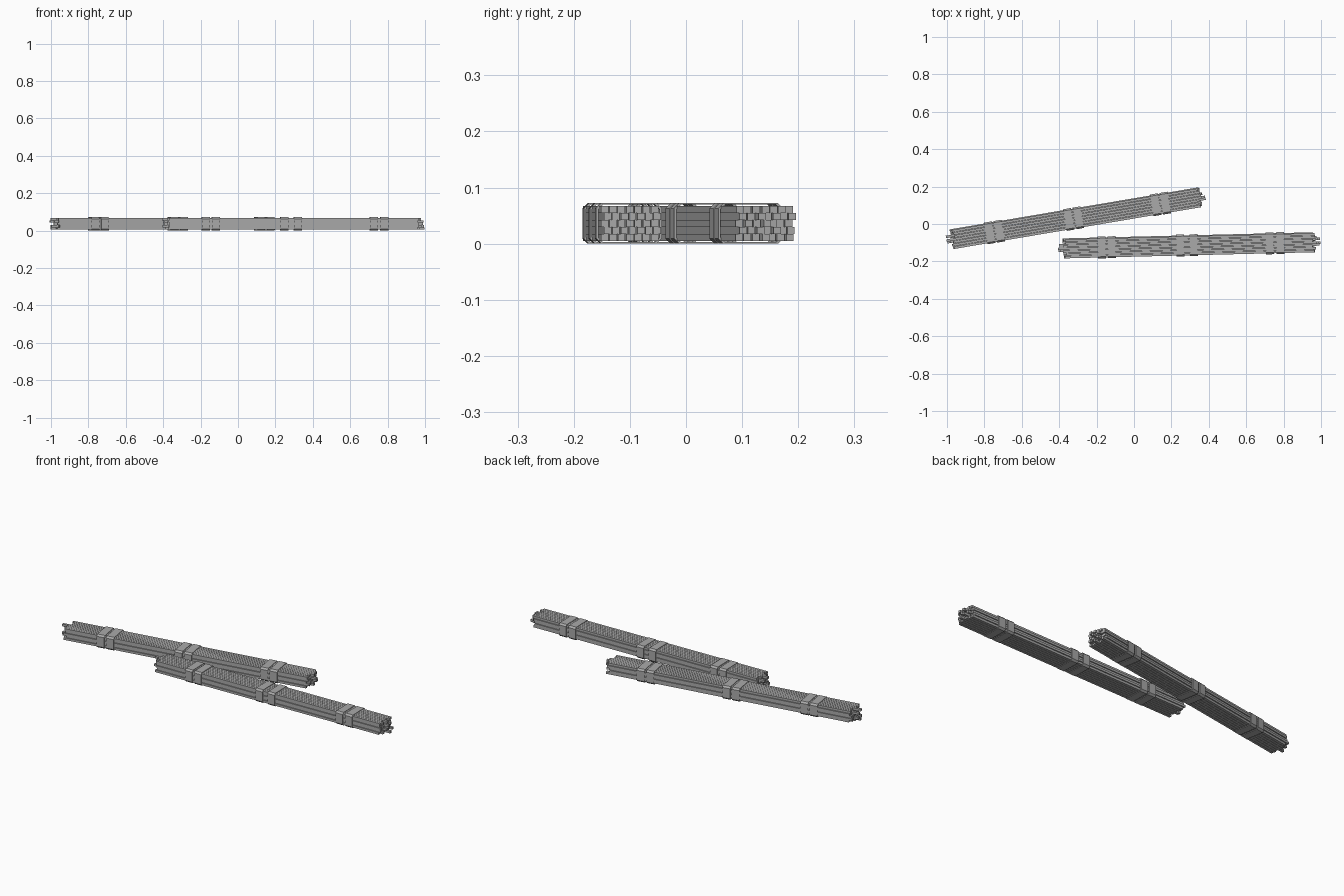
import bpy, bmesh, math, random
from mathutils import Matrix, Vector

random.seed(4)
if "Cube" in bpy.data.objects:
    bpy.data.objects.remove(bpy.data.objects["Cube"])

grey = bpy.data.materials.new("plain grey")
grey.use_nodes = True
colour = (0.4, 0.4, 0.4, 1)
grey.diffuse_color = colour
grey.node_tree.nodes["Principled BSDF"].inputs["Base Color"].default_value = colour

ROWS, COLUMNS = 5, 7
PITCH_Y, PITCH_Z = 0.0148, 0.0125
MID_Z = 0.036


def finish(bm, name, place):
    mesh = bpy.data.meshes.new(name)
    bm.to_mesh(mesh)
    bm.free()
    mesh.materials.append(grey)
    obj = bpy.data.objects.new(name, mesh)
    obj.matrix_world = place
    bpy.context.collection.objects.link(obj)


def rods(name, place):
    # Square rods in staggered rows, the middle ones reaching further out
    bm = bmesh.new()
    for row in range(ROWS):
        for col in range(COLUMNS):
            y = (col - (COLUMNS - 1) / 2) * PITCH_Y + (0.0025 if row % 2 else -0.0025)
            z = MID_Z + (row - (ROWS - 1) / 2) * PITCH_Z
            middle = abs(col - (COLUMNS - 1) / 2) <= 1
            length = 1.385 if middle and (row + col) % 2 else 1.335
            x = random.uniform(-0.012, 0.012)
            size = Matrix.Diagonal((length, 0.0132, 0.0122, 1))
            bmesh.ops.create_cube(bm, size=1, matrix=Matrix.Translation((x, y, z)) @ size)
    finish(bm, name, place)


def strap(name, place, x, width):
    # Closed band with chamfered corners around the rods
    w, h, c = 0.0585, 0.036, 0.009
    corner = [(w, h - c), (w - c, h)]
    half = corner + [(-y, z) for y, z in reversed(corner)]
    ring = half + [(-y, -z) for y, z in half]
    bm = bmesh.new()
    loops = []
    for side, scale in ((-1, 1), (1, 1), (1, 0.93), (-1, 0.93)):
        loops.append([bm.verts.new((x + side * width / 2, y * scale, MID_Z + z * scale))
                      for y, z in ring])
    n = len(ring)
    for k in range(4):
        a, b = loops[k], loops[(k + 1) % 4]
        for i in range(n):
            j = (i + 1) % n
            bm.faces.new((a[i], a[j], b[j], b[i]))
    bmesh.ops.recalc_face_normals(bm, faces=bm.faces)
    finish(bm, name, place)


# Two bundles, each tied by three pairs of straps
bundles = (("rear", (-0.31, 0.031), 9.6, (0.052, 0.052, 0.052)),
           ("front", (0.296, -0.114), 1.4, (0.053, 0.072, 0.056)))
for label, (cx, cy), angle, gaps in bundles:
    place = Matrix.Translation((cx, cy, 0)) @ Matrix.Rotation(math.radians(angle), 4, 'Z')
    rods(label + "_rods", place)
    for number, (x, gap) in enumerate(zip((-0.442, -0.013, 0.458), gaps), 1):
        for tag, side in (("inner", -1), ("outer", 1)):
            strap(f"{label}_strap_{number}_{tag}", place, x + side * gap / 2, 0.042)
